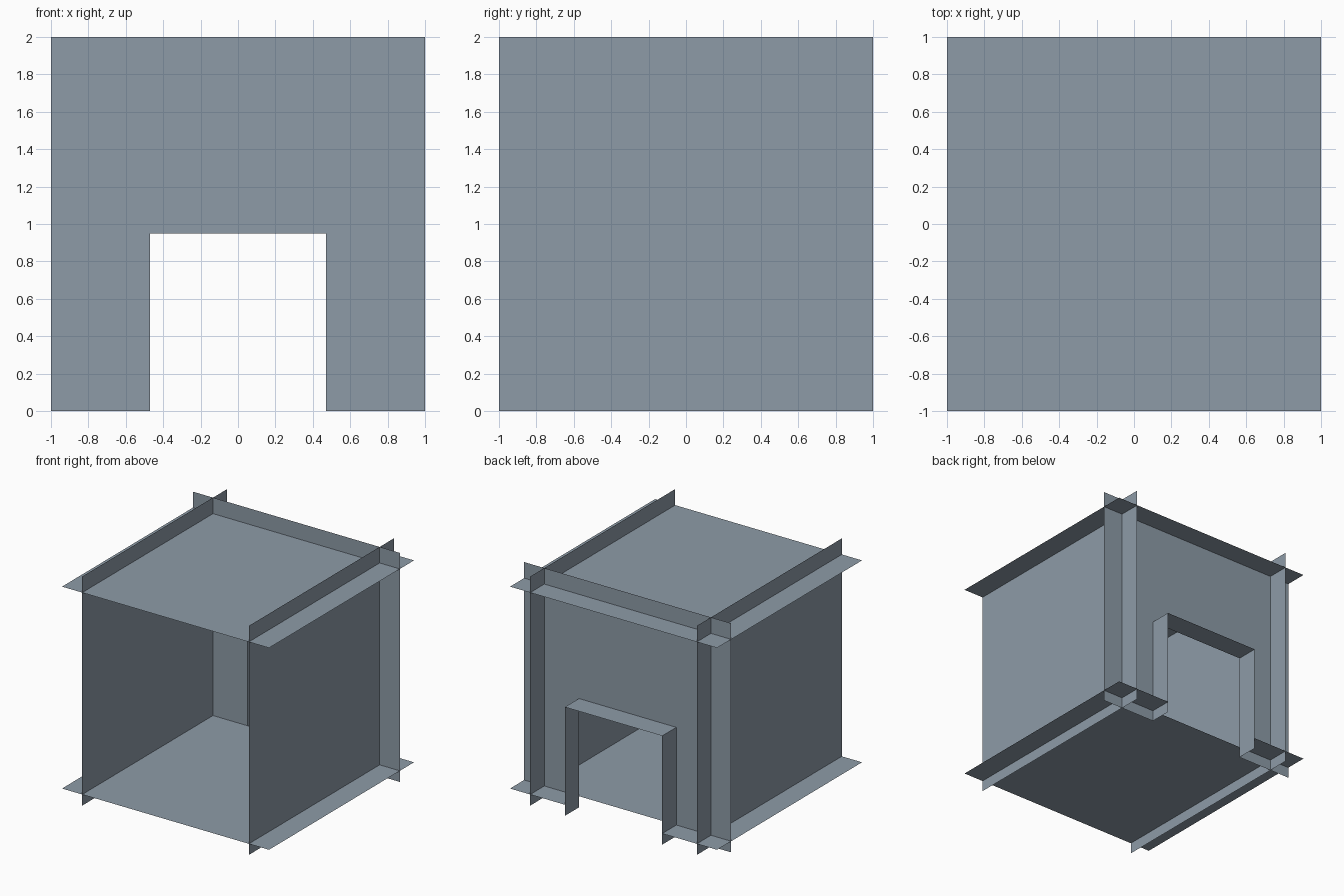
import bpy
from mathutils import Vector

if "Cube" in bpy.data.objects:
    bpy.data.objects.remove(bpy.data.objects["Cube"])

# Single flat colour
mat = bpy.data.materials.new("blue grey")
mat.diffuse_color = (0.27, 0.33, 0.39, 1.0)
mat.use_nodes = True
mat.node_tree.nodes["Principled BSDF"].inputs["Base Color"].default_value = mat.diffuse_color

WALL = 0.805            # distance of the walls from the centre
FLOOR, CEIL = 0.097, 1.86
DOOR_W, DOOR_H = 0.47, 0.95


def sheet(name, outline, origin, u, v):
    """Thin flat sheet: 2D outline laid on the plane origin + a*u + b*v."""
    o, u, v = Vector(origin), Vector(u), Vector(v)
    me = bpy.data.meshes.new(name)
    me.from_pydata([o + u * a + v * b for a, b in outline], [],
                   [list(range(len(outline)))])
    me.materials.append(mat)
    ob = bpy.data.objects.new(name, me)
    bpy.context.collection.objects.link(ob)
    return ob


def rect(a0, b0, a1, b1):
    return [(a0, b0), (a1, b0), (a1, b1), (a0, b1)]


X, Y, Z = (1, 0, 0), (0, 1, 0), (0, 0, 1)

# Ceiling, and floor notched at the back where the doorway passes
sheet("ceiling", rect(-1, -1, 1, 1), (0, 0, CEIL), X, Y)
sheet("floor", [(-1, -1), (1, -1), (1, 1), (DOOR_W, 1), (DOOR_W, WALL),
                (-DOOR_W, WALL), (-DOOR_W, 1), (-1, 1)], (0, 0, FLOOR), X, Y)

# Back wall with the door opening
sheet("back_wall", [(1, 0), (1, 2), (-1, 2), (-1, 0), (-DOOR_W, 0),
                    (-DOOR_W, DOOR_H), (DOOR_W, DOOR_H), (DOOR_W, 0)],
      (0, WALL, 0), X, Z)

# Side walls and door jambs, mirrored left and right
for side, s in (("left", -1), ("right", 1)):
    sheet(side + "_wall", rect(-1, 0, 1, 2), (s * WALL, 0, 0), Y, Z)
    sheet(side + "_door_jamb", rect(WALL, 0, 1, DOOR_H),
          (s * DOOR_W, 0, 0), Y, Z)

# Door lintel
sheet("door_lintel", rect(-DOOR_W, WALL, DOOR_W, 1), (0, 0, DOOR_H), X, Y)
